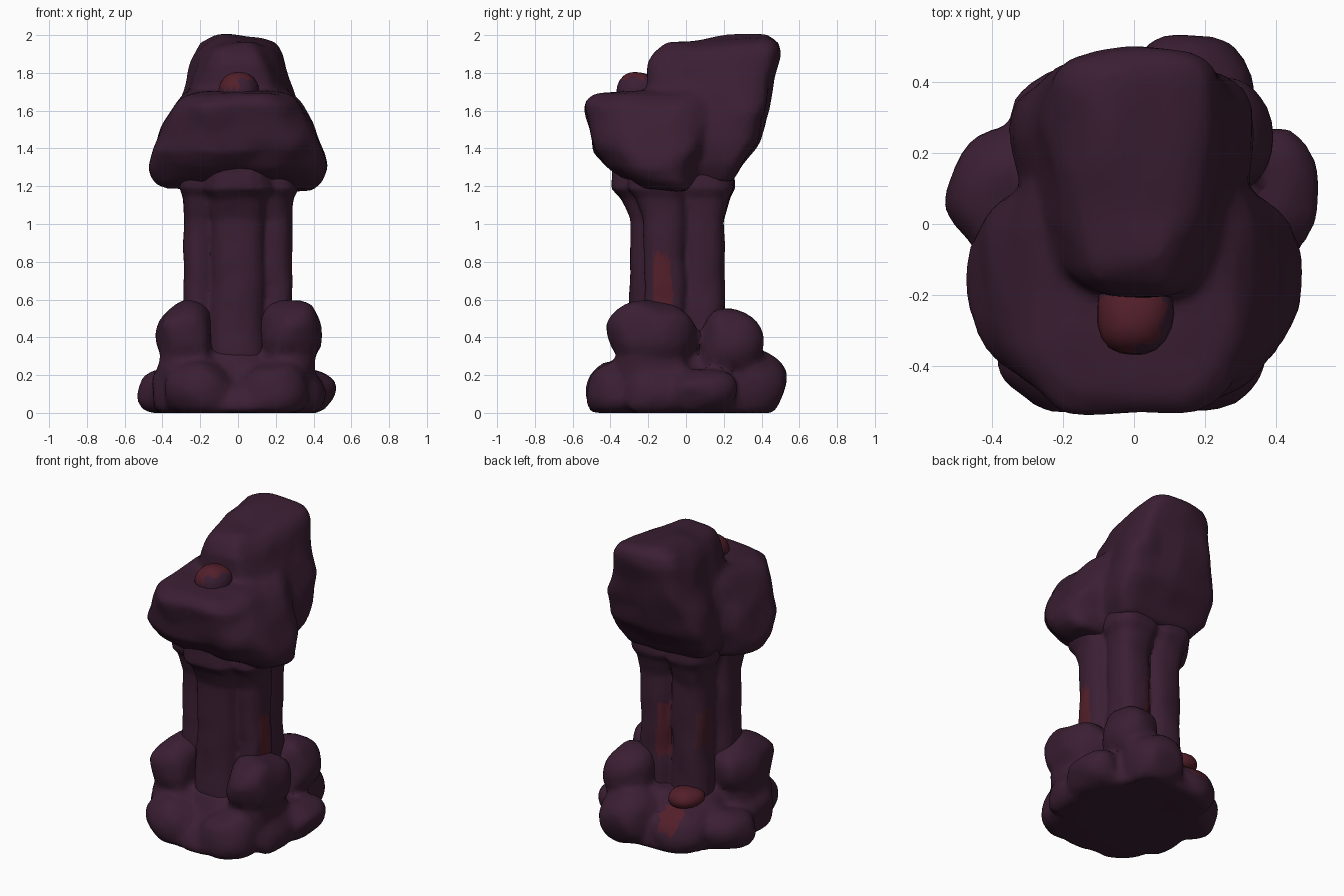
import bpy, bmesh, math
from mathutils import Vector, noise

if "Cube" in bpy.data.objects:
    bpy.data.objects.remove(bpy.data.objects["Cube"])


def material(name, rgb):
    m = bpy.data.materials.new(name)
    m.diffuse_color = (*rgb, 1)
    m.use_nodes = True
    m.node_tree.nodes["Principled BSDF"].inputs["Base Color"].default_value = m.diffuse_color
    return m


PURPLE = material("dark purple rock", (0.043, 0.0135, 0.033))
RED = material("deep red rock", (0.085, 0.0135, 0.023))
MAROON = material("maroon rock", (0.06, 0.0135, 0.026))


def roughen(bm, amount):
    for v in bm.verts:
        v.co += noise.noise_vector(v.co * 6 + Vector((3.1, 1.7, 0.4))) * amount
        v.co.z = max(v.co.z, 0)


def add_loft(bm, rings, cx=0, power=2.5, segs=28, steps=3, taper=0, tilt=0):
    """Rings are (z, y_front, y_back, half_width[, squareness]), skinned bottom to top."""
    rings = [tuple(r) + (power,) * (5 - len(r)) for r in rings]
    full = []
    for a, b in zip(rings, rings[1:]):
        for s in range(steps):
            full.append([p + (q - p) * s / steps for p, q in zip(a, b)])
    full.append(rings[-1])
    loops = []
    for z, y0, y1, rx, pw in full:
        loop = []
        for i in range(segs):
            t = 2 * math.pi * i / segs
            c, s = math.cos(t), math.sin(t)
            ux = math.copysign(abs(c) ** (2 / pw), c)
            uy = math.copysign(abs(s) ** (2 / pw), s)
            dy = uy * (y1 - y0) / 2
            loop.append(bm.verts.new((cx + ux * rx * (1 + taper * uy), (y0 + y1) / 2 + dy, z + tilt * dy)))
        loops.append(loop)
    for a, b in zip(loops, loops[1:]):
        for i in range(segs):
            j = (i + 1) % segs
            bm.faces.new((a[i], a[j], b[j], b[i]))
    bm.faces.new(loops[0][::-1])
    bm.faces.new(loops[-1])


def add_rock(bm, pos, size, power=2.5):
    """Boxy rounded boulder."""
    for v in bmesh.ops.create_icosphere(bm, subdivisions=3, radius=1)["verts"]:
        n = sum(abs(c) ** power for c in v.co) ** (1 / power)
        v.co = Vector(pos) + Vector([c / n * s for c, s in zip(v.co, size)])


def finish(bm, name, rough, paint=None, voxel=0, smooth=6, keep=0.35):
    """Roughen, melt overlapping lumps into one skin, paint by rule and link."""
    roughen(bm, rough)
    bmesh.ops.recalc_face_normals(bm, faces=bm.faces)
    me = bpy.data.meshes.new(name)
    bm.to_mesh(me)
    ob = bpy.data.objects.new(name, me)
    bpy.context.collection.objects.link(ob)
    if voxel:
        mod = ob.modifiers.new("melt", "REMESH")
        mod.mode, mod.voxel_size = "VOXEL", voxel
        mod = ob.modifiers.new("soften", "SMOOTH")
        mod.factor, mod.iterations = 0.5, smooth
        ob.modifiers.new("facet", "DECIMATE").ratio = keep
        dg = bpy.context.evaluated_depsgraph_get()
        me = bpy.data.meshes.new_from_object(ob.evaluated_get(dg))
        ob.modifiers.clear()
        ob.data = me
    for m in (PURPLE, RED, MAROON):
        me.materials.append(m)
    for p in me.polygons:
        p.material_index = paint(p.center, p.normal) if paint else 0
    bm.free()
    me.shade_smooth()
    me.set_sharp_from_angle(angle=math.radians(38))
    return ob


# Base: slab and boulders melted together
base = bmesh.new()
add_loft(base, [(0, -0.50, 0.44, 0.39), (0.03, -0.51, 0.45, 0.41), (0.12, -0.48, 0.43, 0.41),
                (0.2, -0.38, 0.36, 0.35), (0.32, -0.29, 0.26, 0.26)], power=2.1)
for side in (-1, 1):
    add_rock(base, (side * 0.2, -0.355, 0.115), (0.185, 0.17, 0.15), 2.3)
    add_rock(base, (side * 0.36, 0.08, 0.11), (0.165, 0.19, 0.125), 2.3)
    add_rock(base, (side * 0.33, -0.15, 0.12), (0.13, 0.18, 0.15))
    add_rock(base, (side * 0.28, -0.18, 0.42), (0.155, 0.225, 0.17))
    add_rock(base, (side * 0.27, -0.18, 0.22), (0.155, 0.2, 0.2))
add_rock(base, (0.15, 0.36, 0.15), (0.185, 0.165, 0.18), 2.3)
add_rock(base, (-0.15, 0.29, 0.12), (0.19, 0.165, 0.14), 2.3)
add_rock(base, (0.23, 0.24, 0.37), (0.16, 0.175, 0.18), 2.4)
finish(base, "rocky_base", 0.035, voxel=0.022, smooth=4,
       paint=lambda c, n: 1 if -0.22 < c.x < -0.08 and c.y > 0.3 and 0.15 < c.z < 0.28 else 0)

# Red stone at the back of the base
stone = bmesh.new()
add_rock(stone, (-0.165, 0.235, 0.31), (0.1, 0.105, 0.068), 2.1)
finish(stone, "red_back_stone", 0.02, lambda c, n: 1)

# Fluted column: a core with five ribs that flare under the head
column = bmesh.new()


def add_rib(cx, cy, rx, ry, flare_y):
    f, b = cy - ry + min(flare_y, 0), cy + ry + max(flare_y, 0)
    add_loft(column, [(0.1, cy - ry * 1.1, cy + ry * 1.1, rx * 1.1), (0.55, cy - ry, cy + ry, rx),
                      (0.8, cy - ry, cy + ry, rx * 0.98), (1.02, cy - ry, cy + ry, rx),
                      (1.14, (f + cy - ry) / 2, (b + cy + ry) / 2, rx * 1.12),
                      (1.19, f, b, rx * 1.35), (1.35, f, b, rx * 1.2)], cx, 2.5, 20, 4)


def column_paint(c, n):
    # red side of the right rib, red and maroon flutes at the back
    if n.x > 0.3 and n.y < 0.2 and c.x > 0.2 and -0.17 < c.y < -0.04 and c.z < 0.84:
        return 1
    if c.y > 0.08 and n.x < -0.2 and 0 < c.x < 0.14 and 0.5 < c.z < 0.85:
        return 1
    if c.y > 0.05 and n.x < -0.5 and c.x < 0 and 0.62 < c.z < 0.85:
        return 2
    return 0


add_loft(column, [(0.1, -0.27, 0.17, 0.24), (0.6, -0.25, 0.14, 0.22), (1.05, -0.25, 0.14, 0.22),
                  (1.2, -0.3, 0.2, 0.26), (1.35, -0.3, 0.22, 0.26)], power=2.1, steps=4)
add_rib(0, -0.15, 0.15, 0.15, -0.10)
for side in (-1, 1):
    add_rib(side * 0.205, -0.115, 0.083, 0.11, -0.08)
    add_rib(side * 0.12, 0.085, 0.12, 0.12, 0.05)
finish(column, "fluted_column", 0.014, column_paint, voxel=0.015, smooth=2)

# Head: wide jutting brow melted into a tall sloped block
head = bmesh.new()
add_loft(head, [(1.185, -0.24, 0.03, 0.40), (1.22, -0.29, 0.06, 0.455), (1.3, -0.42, 0.09, 0.475, 2.6),
                (1.38, -0.49, 0.13, 0.455, 2.9), (1.52, -0.515, 0.17, 0.4, 3.3),
                (1.64, -0.54, 0.2, 0.33, 3.8), (1.685, -0.49, 0.2, 0.28, 3.6),
                (1.705, -0.35, 0.2, 0.2)], power=2.6, taper=0.04, segs=40)
add_loft(head, [(1.22, -0.05, 0.25, 0.25), (1.31, -0.1, 0.32, 0.31), (1.42, -0.14, 0.38, 0.33),
                (1.58, -0.17, 0.435, 0.31), (1.74, -0.205, 0.465, 0.26), (1.88, -0.2, 0.5, 0.222),
                (1.94, -0.17, 0.49, 0.185), (1.975, -0.11, 0.43, 0.12), (1.985, 0.0, 0.36, 0.06)],
         power=3.8, taper=0.19, tilt=0.08, segs=40)
finish(head, "rock_head", 0.025, voxel=0.022, smooth=4)

# Crest stone on the brow with a red top
crest = bmesh.new()
add_rock(crest, (0, -0.25, 1.7), (0.11, 0.125, 0.105), 2.2)
finish(crest, "crest_stone", 0.015, lambda c, n: 1 if n.z > 0.65 or (c.x < 0 and n.z > 0.1 and n.y < 0.2) else 0)
